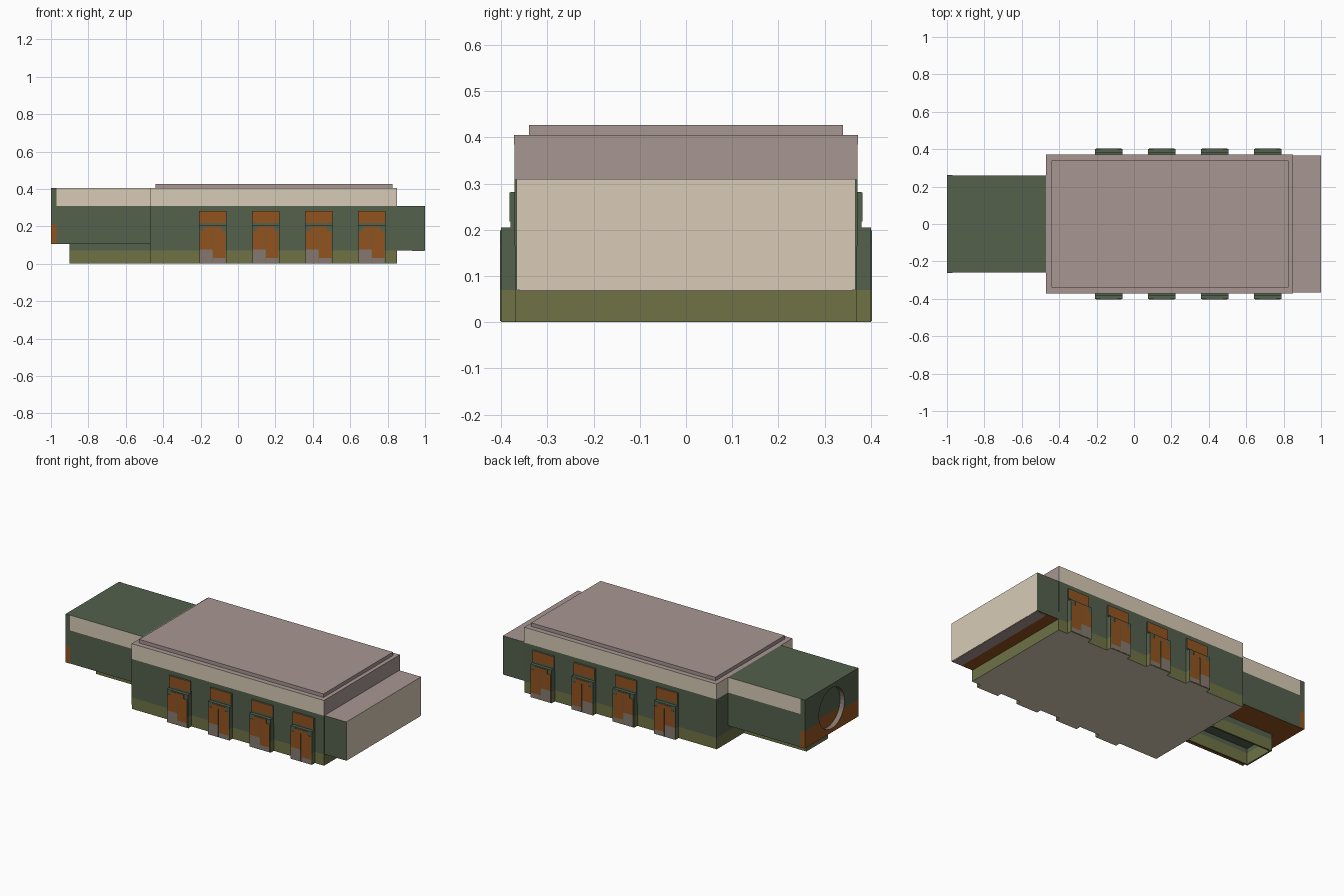
import bpy, bmesh, math

if "Cube" in bpy.data.objects:
    bpy.data.objects.remove(bpy.data.objects["Cube"])

# Colours (sRGB 0-255 turned into linear values)
COLOURS = [("dark_green", (84, 97, 77)), ("olive", (110, 114, 71)), ("beige", (215, 202, 181)),
           ("mauve_roof", (166, 149, 145)), ("rust_brown", (145, 84, 36)),
           ("warm_grey", (132, 120, 111))]
MATS = []
for cname, rgb in COLOURS:
    m = bpy.data.materials.new(cname)
    m.diffuse_color = [(c / 255) ** 2.2 for c in rgb] + [1]
    m.use_nodes = True
    m.node_tree.nodes["Principled BSDF"].inputs["Base Color"].default_value = m.diffuse_color
    MATS.append(m)
GREEN, OLIVE, BEIGE, MAUVE, RUST, GREY = range(6)


def finish(name, bm, cuts, rule):
    """Cut the mesh at given heights, colour faces by rule, make the object."""
    for z in cuts:
        bmesh.ops.bisect_plane(bm, geom=bm.verts[:] + bm.edges[:] + bm.faces[:],
                               plane_co=(0, 0, z), plane_no=(0, 0, 1))
    bmesh.ops.recalc_face_normals(bm, faces=bm.faces[:])
    for f in bm.faces:
        f.material_index = rule(f.calc_center_median(), f.normal) if callable(rule) else rule
    me = bpy.data.meshes.new(name)
    bm.to_mesh(me)
    bm.free()
    for m in MATS:
        me.materials.append(m)
    ob = bpy.data.objects.new(name, me)
    bpy.context.collection.objects.link(ob)
    return ob


def box(name, x, y, z, rule, cuts=(), flare=0):
    bm = bmesh.new()
    bmesh.ops.create_cube(bm, size=1)
    for v in bm.verts:
        top = v.co.z > 0
        v.co = [r[0] if c < 0 else r[1] for c, r in zip(v.co, (x, y, z))]
        if top:
            v.co.y += math.copysign(flare, v.co.y)
    return finish(name, bm, cuts, rule)


def band(z):
    return OLIVE if z < 0.07 else GREEN if z < 0.31 else BEIGE


# Main hall
def hall_rule(c, n):
    if n.z > 0.9:
        return MAUVE
    if n.z < -0.9:
        return BEIGE
    if n.x > 0.9 and c.z > 0.31:
        return MAUVE
    return band(c.z)


box("main_hall", (-0.47, 0.85), (-0.37, 0.37), (0, 0.405), hall_rule, (0.07, 0.31), 0.002)
box("roof_plate", (-0.44, 0.825), (-0.34, 0.34), (0.40, 0.427), MAUVE)


# Low annexe at the right end
def annexe_rule(c, n):
    if n.z > 0.9:
        return MAUVE
    if n.z < -0.9:
        return RUST
    return BEIGE if n.x > 0.9 else GREEN


box("end_annexe", (0.85, 1.0), (-0.367, 0.367), (0.07, 0.31), annexe_rule)
box("annexe_underside_strip", (0.93, 0.998), (-0.36, 0.36), (0.067, 0.072), MAUVE)


# Narrow wing at the left end
def wing_rule(c, n):
    if n.z < -0.9:
        return RUST
    if n.z > 0.9:
        return GREEN
    if n.x < -0.9:
        return RUST if c.z < 0.21 else GREEN
    return band(c.z)


box("wing", (-0.97, -0.47), (-0.26, 0.26), (0.105, 0.405), wing_rule, (0.21, 0.31))

# Wing end plate with a round opening
bm = bmesh.new()
W, H, CZ, R = 0.262, 0.15, 0.255, 0.125
corner = math.atan2(H, W)
angles = sorted([i * math.tau / 32 for i in range(32)]
                + [corner, math.pi - corner, math.pi + corner, math.tau - corner])
rings = []
for a in angles:
    c, s = math.cos(a), math.sin(a)
    k = min(W / max(abs(c), 1e-6), H / max(abs(s), 1e-6))
    rings.append([bm.verts.new((px, r * c, CZ + r * s))
                  for px, r in ((-1, R), (-1, k), (-0.97, k), (-0.97, R))])
for i, a in enumerate(rings):
    b = rings[(i + 1) % len(rings)]
    for j in range(4):
        k = (j + 1) % 4
        bm.faces.new((a[j], a[k], b[k], b[j]))


def plate_rule(c, n):
    inner = abs(n.x) < 0.1 and math.hypot(c.y, c.z - CZ) < R + 0.005
    if inner:
        return GREY
    return RUST if c.z < 0.21 else GREEN


finish("wing_end_plate", bm, (0.21,), plate_rule)

# Hollow support under the wing
support = lambda c, n: band(c.z)
for side, name in ((-1, "front"), (1, "back")):
    ys = sorted((side * 0.105, side * 0.095))
    box("support_wall_" + name, (-0.9, -0.47), ys, (0, 0.105), support, (0.07,))
box("support_wall_end", (-0.9, -0.89), (-0.095, 0.095), (0, 0.105), support, (0.07,))
box("support_ceiling", (-0.89, -0.47), (-0.095, 0.095), (0.098, 0.104), GREEN)


# Projecting doorway bays, four on each long side
def bay_rule(c, n):
    if n.z < -0.9:
        return BEIGE
    return band(c.z)


def panel_rule(c, n):
    return RUST if abs(n.y) > 0.9 else band(c.z)


def leaf_rule(foot):
    def rule(c, n):
        if abs(n.y) < 0.9:
            return band(c.z)
        return GREY if c.z < foot else RUST
    return rule


for side, tag in ((-1, "front"), (1, "back")):
    def ys(a, b):
        return sorted((side * a, side * b))
    for i in range(4):
        x0 = -0.208 + i * 0.283
        x1 = x0 + 0.147
        xm = (x0 + x1) / 2
        n = f"{tag}_{i + 1}"
        box("bay_" + n, (x0, x1), ys(0.36, 0.401), (0, 0.205), bay_rule, (0.07,))
        box("bay_head_" + n, (x0, x1), ys(0.36, 0.380), (0.2, 0.282), GREEN)
        box("head_panel_" + n, (x0 + 0.002, x1 - 0.002), ys(0.379, 0.382), (0.218, 0.281), panel_rule)
        # door leaves with a worn grey foot and a stepped top
        for j, (a, b) in enumerate(((x0 + 0.006, xm - 0.002), (xm + 0.002, x1 - 0.006))):
            foot = 0.075 if j == 0 else 0.03
            box(f"door_leaf_{n}_{j + 1}", (a, b), ys(0.4, 0.403), (0.003, 0.175),
                leaf_rule(foot), (0.07, foot))
        box("door_top_" + n, (x0 + 0.03, x1 - 0.03), ys(0.4, 0.403), (0.175, 0.198), panel_rule)
